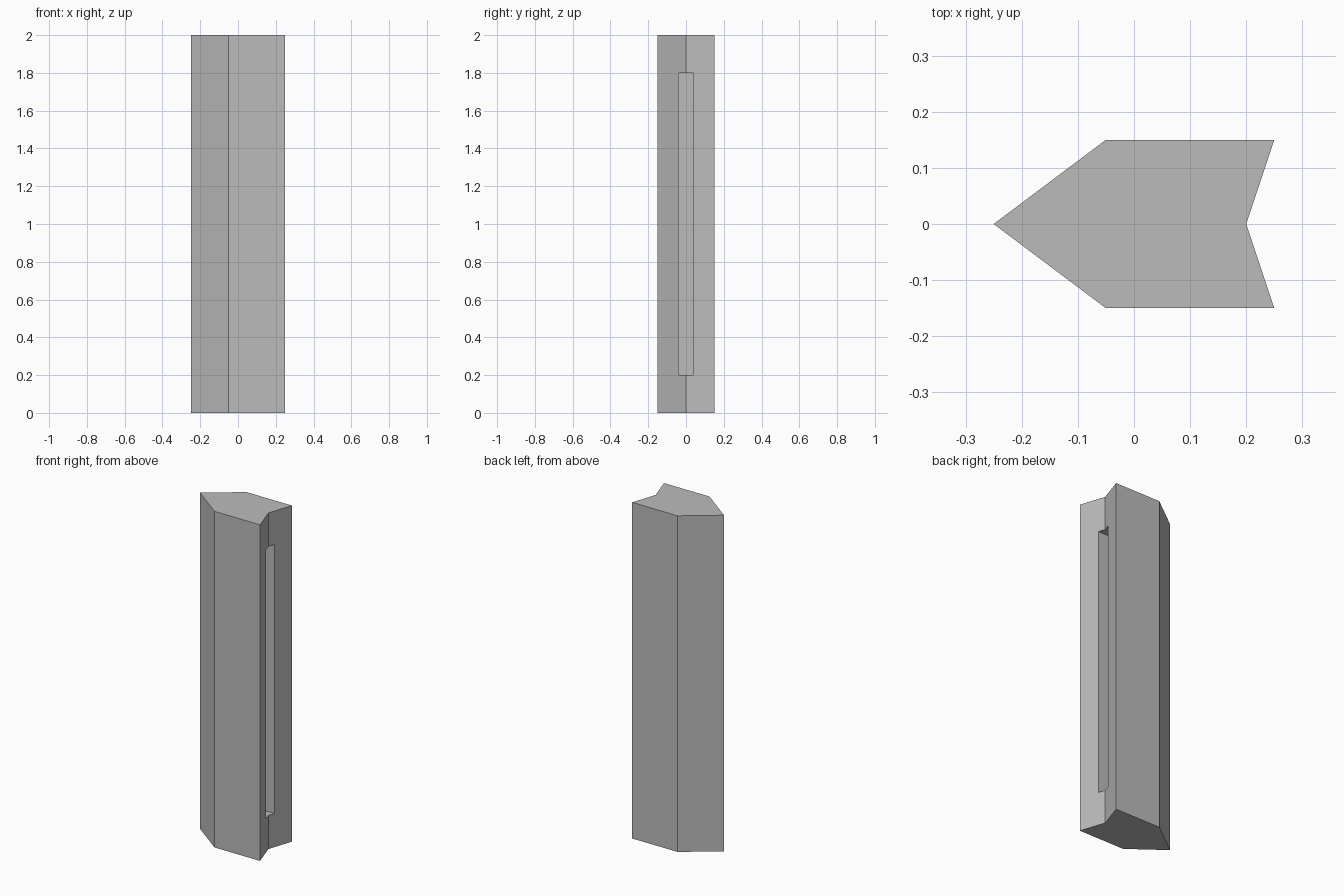
import bpy
import bmesh

default = bpy.data.objects.get("Cube")
if default:
    bpy.data.objects.remove(default, do_unlink=True)

grey = bpy.data.materials.new("plain_grey")
grey.use_nodes = True
colour = (0.5, 0.5, 0.5, 1)
grey.diffuse_color = colour
grey.node_tree.nodes["Principled BSDF"].inputs["Base Color"].default_value = colour


def prism(name, outline, bottom, top):
    """Extrude a flat outline upwards into a closed solid."""
    bm = bmesh.new()
    base = bm.faces.new([bm.verts.new((x, y, bottom)) for x, y in outline])
    grown = bmesh.ops.extrude_face_region(bm, geom=[base])["geom"]
    raised = [v for v in grown if isinstance(v, bmesh.types.BMVert)]
    bmesh.ops.translate(bm, verts=raised, vec=(0, 0, top - bottom))
    bmesh.ops.recalc_face_normals(bm, faces=bm.faces)
    mesh = bpy.data.meshes.new(name)
    bm.to_mesh(mesh)
    bm.free()
    mesh.materials.append(grey)
    obj = bpy.data.objects.new(name, mesh)
    bpy.context.collection.objects.link(obj)
    return obj


# Pointed bar with a V notch along its tail
bar = prism("notched_bar", [(-0.25, 0), (-0.05, -0.15), (0.25, -0.15),
                            (0.2, 0), (0.25, 0.15), (-0.05, 0.15)], 0, 2)

# Long slot sunk into the notch
slot = prism("slot_cutter", [(0.1, -0.04), (0.3, -0.04),
                             (0.3, 0.04), (0.1, 0.04)], 0.2, 1.8)
slot.hide_render = True
slot.hide_viewport = True
cut = bar.modifiers.new("slot", "BOOLEAN")
cut.operation = "DIFFERENCE"
cut.solver = "EXACT"
cut.object = slot

# Bake the cut and drop the cutter
bpy.context.view_layer.update()
evaluated = bar.evaluated_get(bpy.context.evaluated_depsgraph_get())
finished = bpy.data.meshes.new_from_object(evaluated)
bar.modifiers.clear()
bar.data = finished
bpy.data.objects.remove(slot, do_unlink=True)
